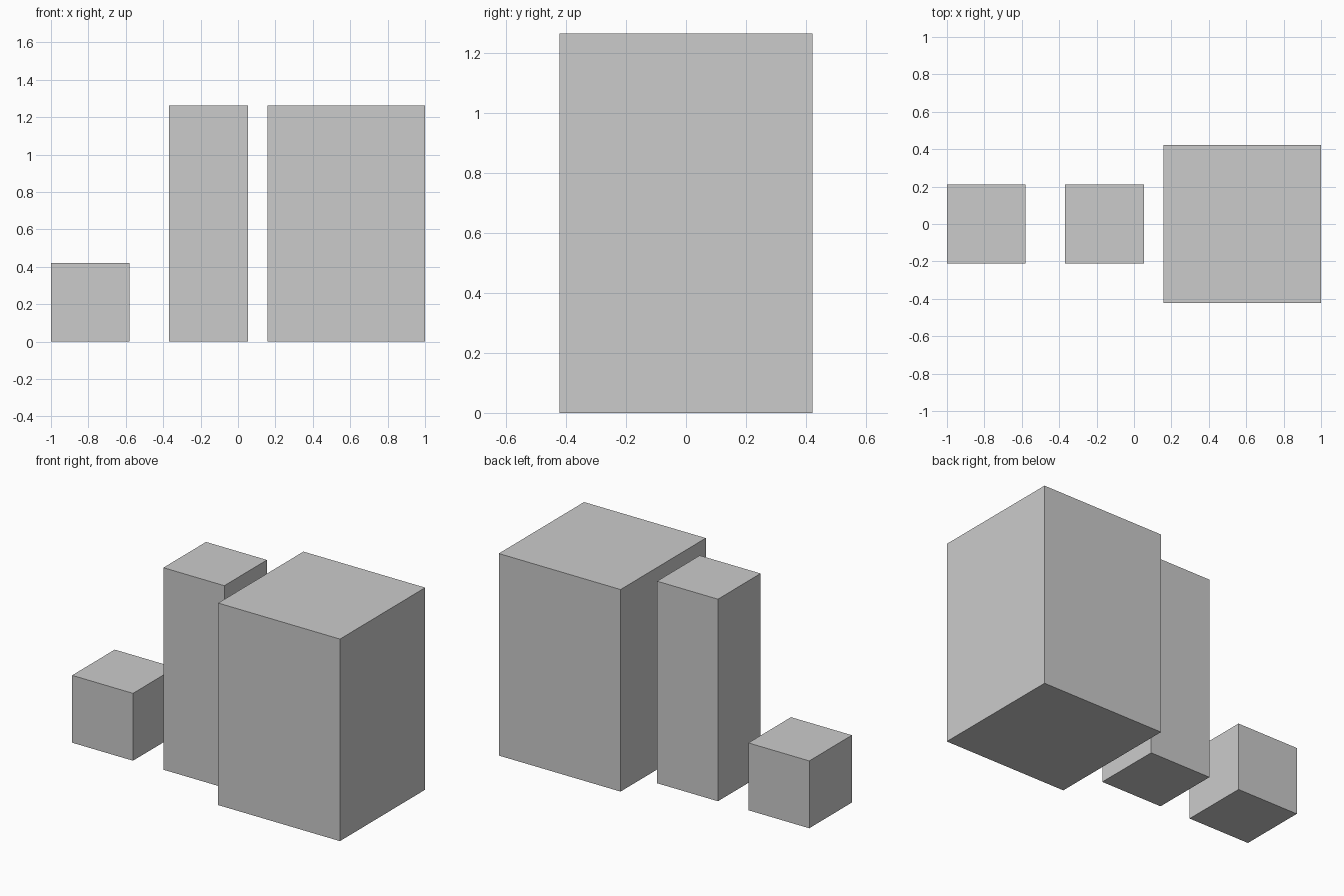
import bpy

# Remove the default cube
default = bpy.data.objects.get("Cube")
if default:
    bpy.data.objects.remove(default, do_unlink=True)

# Plain grey for every block
grey = bpy.data.materials.new("plain_grey")
grey.use_nodes = True
colour = (0.6, 0.6, 0.6, 1.0)
grey.diffuse_color = colour
grey.node_tree.nodes["Principled BSDF"].inputs["Base Color"].default_value = colour

UNIT = 2 / 19  # the whole row is 19 modules long


def block(name, start, width, height):
    """Square-based block standing on the ground, sizes in modules."""
    x = -1 + (start + width / 2) * UNIT
    bpy.ops.mesh.primitive_cube_add(size=1, location=(x, 0, height * UNIT / 2))
    obj = bpy.context.object
    obj.name = name
    obj.scale = (width * UNIT, width * UNIT, height * UNIT)
    bpy.ops.object.transform_apply(location=False, rotation=False, scale=True)
    obj.data.materials.append(grey)
    return obj


# Row of three blocks from right to left
block("small_cube", 0, 4, 4)
block("slim_tower", 6, 4, 12)
block("wide_tower", 11, 8, 12)
